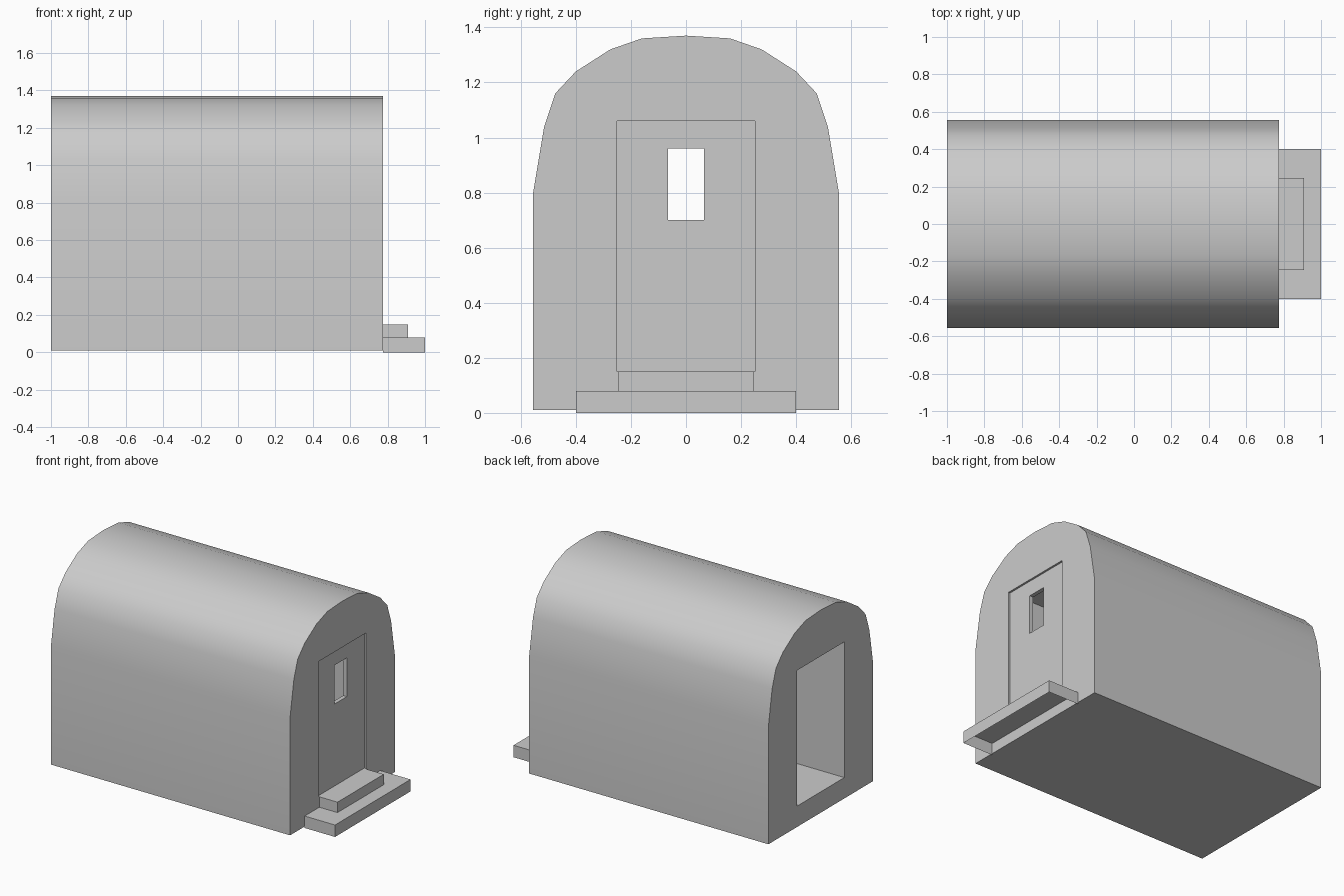
import bpy, bmesh, math

if "Cube" in bpy.data.objects:
    bpy.data.objects.remove(bpy.data.objects["Cube"])

FRONT_X = 0.775   # door end of the hut
BACK_X = -1.0     # open end of the hut


def add_object(name, bm):
    bmesh.ops.recalc_face_normals(bm, faces=bm.faces)
    mesh = bpy.data.meshes.new(name)
    bm.to_mesh(mesh)
    bm.free()
    obj = bpy.data.objects.new(name, mesh)
    bpy.context.collection.objects.link(obj)
    return obj


def box(name, x, y, z, open_sides=()):
    """Box from (min, max) pairs; open_sides lists (axis, sign) faces to leave out."""
    bm = bmesh.new()
    bmesh.ops.create_cube(bm, size=1)
    bm.normal_update()
    gone = [f for f in bm.faces for a, s in open_sides if f.normal[a] * s > 0.9]
    bmesh.ops.delete(bm, geom=gone, context='FACES')
    for v in bm.verts:
        for i, (lo, hi) in enumerate((x, y, z)):
            v.co[i] = lo if v.co[i] < 0 else hi
    return add_object(name, bm)


def cut(obj, cutter):
    """Subtract the cutter, then remove it."""
    cutter.hide_render = True
    mod = obj.modifiers.new("cut", 'BOOLEAN')
    mod.operation = 'DIFFERENCE'
    mod.solver = 'EXACT'
    mod.object = cutter
    bpy.context.view_layer.objects.active = obj
    bpy.ops.object.modifier_apply(modifier=mod.name)
    bpy.data.objects.remove(cutter)


# Hut body: arched half profile, mirrored and extruded along x
half = [(0.555, 0.01), (0.555, 0.80), (0.515, 1.04), (0.475, 1.16),
        (0.40, 1.24), (0.275, 1.32), (0.16, 1.36)]
profile = half + [(0, 1.37)] + [(-y, z) for y, z in reversed(half)]
bm = bmesh.new()
end = bm.faces.new([bm.verts.new((BACK_X, y, z)) for y, z in profile])
new = bmesh.ops.extrude_face_region(bm, geom=[end], use_keep_orig=True)
for v in new["geom"]:
    if isinstance(v, bmesh.types.BMVert):
        v.co.x = FRONT_X
body = add_object("hut_body", bm)

# Passage running through the hut, open at the back
cut(body, box("passage_cutter", (BACK_X - 0.1, FRONT_X + 0.1),
              (-0.25, 0.25), (0.15, 1.06)))

# Door slab slightly recessed in the front opening, with a window hole
door = box("door", (0.735, 0.762), (-0.25, 0.25), (0.15, 1.06))
cut(door, box("window_cutter", (0.6, 0.9), (-0.065, 0.065), (0.70, 0.96)))

# Hollow steps, open underneath and against the hut
hollow = ((2, -1), (0, -1))
box("lower_step", (FRONT_X, 1.0), (-0.40, 0.40), (0.0, 0.08), hollow)
box("upper_step", (FRONT_X, 0.91), (-0.245, 0.245), (0.08, 0.15), hollow)

# Smooth roof with crisp ends
bpy.ops.object.select_all(action='DESELECT')
body.select_set(True)
bpy.context.view_layer.objects.active = body
bpy.ops.object.shade_smooth_by_angle(angle=math.radians(35))
